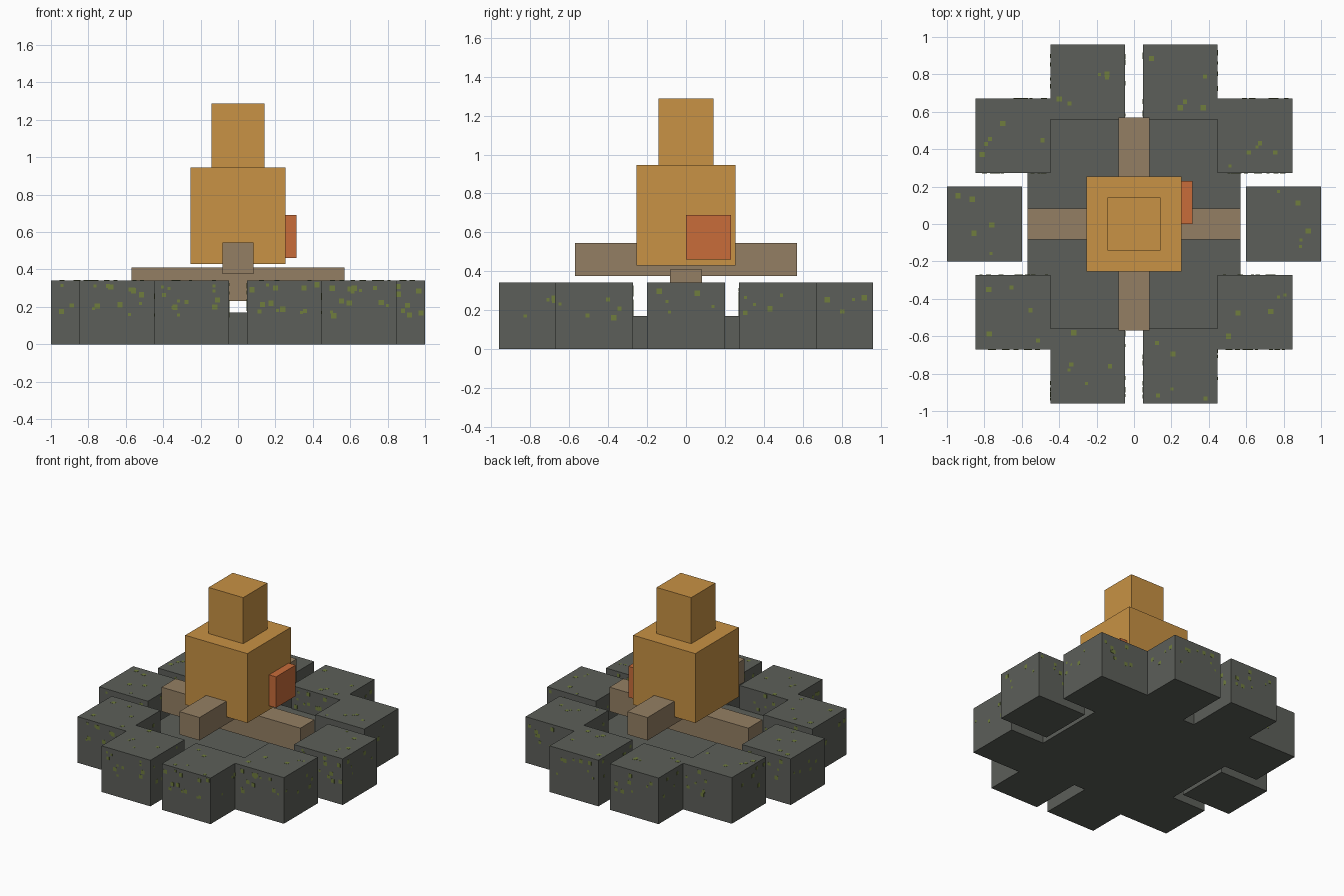
import bpy
import bmesh
import random
from mathutils import Matrix, Vector

cube = bpy.data.objects.get("Cube")
if cube:
    bpy.data.objects.remove(cube, do_unlink=True)
random.seed(4)


def material(name, rgb):
    mat = bpy.data.materials.new(name)
    mat.use_nodes = True
    colour = (*rgb, 1)
    mat.diffuse_color = colour
    for node in mat.node_tree.nodes:
        if node.type == 'BSDF_PRINCIPLED':
            node.inputs["Base Color"].default_value = colour
            node.inputs["Roughness"].default_value = 0.9
    return mat


stone = material("stone grey", (0.107, 0.114, 0.100))
wood = material("wood brown", (0.296, 0.212, 0.125))
flame = material("flame orange", (0.578, 0.287, 0.058))
ember = material("ember red", (0.578, 0.150, 0.042))
moss = material("moss green", (0.162, 0.205, 0.048))


def add_box(bm, centre, size):
    bmesh.ops.create_cube(bm, size=1, matrix=Matrix.Translation(centre) @ Matrix.Diagonal((*size, 1)))


def finish(name, bm, mat):
    mesh = bpy.data.meshes.new(name)
    bm.to_mesh(mesh)
    bm.free()
    mesh.materials.append(mat)
    obj = bpy.data.objects.new(name, mesh)
    bpy.context.collection.objects.link(obj)


def box(name, low, high, mat):
    low, high = Vector(low), Vector(high)
    bm = bmesh.new()
    add_box(bm, (low + high) / 2, high - low)
    finish(name, bm, mat)


# Hearth slab, crossed logs and stacked flames
box("hearth_base", (-0.57, -0.57, 0), (0.57, 0.57, 0.17), stone)
box("lower_log", (-0.57, -0.083, 0.23), (0.57, 0.083, 0.41), wood)
box("upper_log", (-0.083, -0.57, 0.375), (0.083, 0.57, 0.545), wood)
box("flame_body", (-0.255, -0.255, 0.43), (0.255, 0.255, 0.945), flame)
box("flame_tip", (-0.142, -0.142, 0.945), (0.142, 0.142, 1.287), flame)
box("ember_block", (0.25, 0, 0.46), (0.312, 0.23, 0.69), ember)

# Ring of square stones, mirrored about both axes
STONE, HEIGHT = 0.4, 0.342
ring = [(sx * x, sy * y) for x, y in ((0.247, 0.76), (0.647, 0.472)) for sx in (-1, 1) for sy in (-1, 1)]
ring += [(-0.8, 0), (0.8, 0)]
for i, (x, y) in enumerate(ring, 1):
    h = STONE / 2
    box(f"ring_stone_{i}", (x - h, y - h, 0), (x + h, y + h, HEIGHT), stone)

# Moss flecks: thin plates on the upper sides and tops of the stones
THICK = 0.002
bm = bmesh.new()
for x, y in ring:
    for axis, sign, count in ((1, -1, 12), (1, 1, 8), (0, -1, 5), (0, 1, 5), (2, 1, 5)):
        for _ in range(count):
            width = random.choice((0.016, 0.022, 0.028))
            size = Vector((width, width, width))
            size[axis] = THICK
            spot = Vector((x + random.uniform(-0.18, 0.18), y + random.uniform(-0.18, 0.18),
                           random.uniform(0.15, 0.32)))
            if axis == 2:
                spot.z = HEIGHT
            else:
                spot[axis] = (x, y)[axis] + sign * STONE / 2
            # Flecks stay within the longest side
            if axis == 0 and abs(spot.x) > 0.99:
                spot.x -= sign * THICK / 4
            add_box(bm, spot, size)
finish("moss_flecks", bm, moss)
